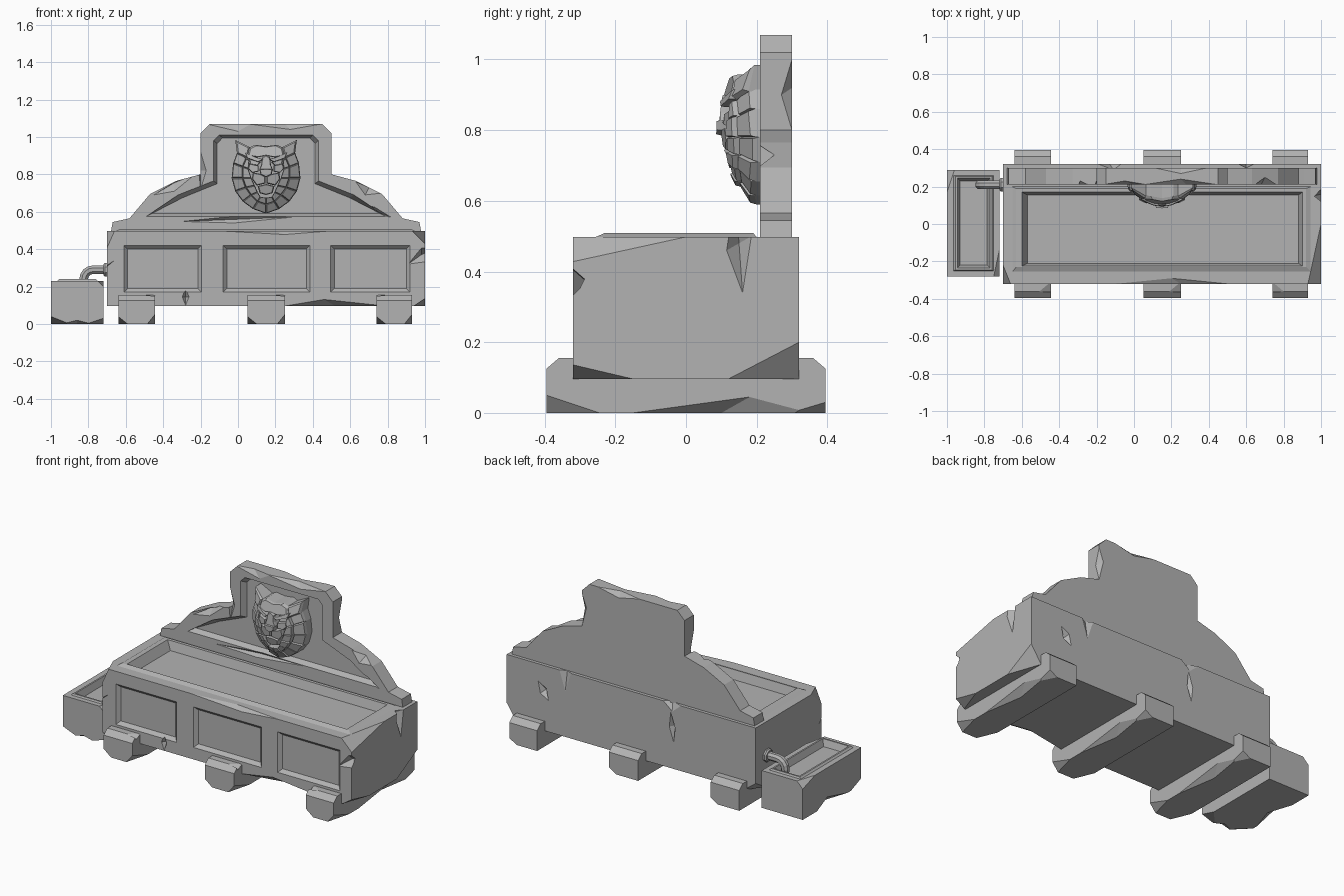
import bpy, bmesh, math
from mathutils import Vector as V

cube = bpy.data.objects.get("Cube")
if cube:
    bpy.data.objects.remove(cube, do_unlink=True)

stone = bpy.data.materials.new("grey_stone")
stone.use_nodes = True
GREY = (0.45, 0.45, 0.45, 1)
stone.diffuse_color = GREY
stone.node_tree.nodes["Principled BSDF"].inputs["Base Color"].default_value = GREY


def finish(name, bm):
    bmesh.ops.recalc_face_normals(bm, faces=bm.faces)
    mesh = bpy.data.meshes.new(name)
    bm.to_mesh(mesh)
    bm.free()
    mesh.materials.append(stone)
    obj = bpy.data.objects.new(name, mesh)
    bpy.context.collection.objects.link(obj)
    return obj


def loft(bm, loops):
    """Closed solid through loops of equal length, capped at both ends."""
    rings = [[bm.verts.new(p) for p in loop] for loop in loops]
    for a, b in zip(rings, rings[1:]):
        for i in range(len(a)):
            j = (i + 1) % len(a)
            bm.faces.new((a[i], a[j], b[j], b[i]))
    bm.faces.new(rings[0])
    bm.faces.new(rings[-1])


def solid(name, loops):
    bm = bmesh.new()
    loft(bm, loops)
    return finish(name, bm)


def rect(x0, x1, y0, y1, z):
    return [(x0, y0, z), (x1, y0, z), (x1, y1, z), (x0, y1, z)]


def upright(points, y):
    return [(x, y, z) for x, z in points]


def hull(points):
    bm = bmesh.new()
    for p in points:
        bm.verts.new(p)
    bmesh.ops.convex_hull(bm, input=bm.verts)
    return finish("cutter", bm)


def carve(obj, cutter):
    cutter.hide_render = True
    mod = obj.modifiers.new("carve", "BOOLEAN")
    mod.operation, mod.solver, mod.object = "DIFFERENCE", "EXACT", cutter
    bpy.context.view_layer.update()
    deps = bpy.context.evaluated_depsgraph_get()
    mesh = bpy.data.meshes.new_from_object(obj.evaluated_get(deps))
    obj.modifiers.clear()
    obj.data = mesh
    bpy.data.objects.remove(cutter, do_unlink=True)


def chip(obj, mid, along, a, b):
    """Break a shard off an edge or corner."""
    m, d, a, b = V(mid), V(along), V(a), V(b)
    carve(obj, hull([m + d, m - d, m + a, m + b, m - (a + b) * 0.5]))


def corner(obj, at, size):
    """Break off a corner; size holds the signed reach along each axis."""
    m, s = V(at), V(size)
    reach = [m + V([s[i] if i == k else 0 for i in range(3)]) for k in range(3)]
    carve(obj, hull(reach + [m - s * 0.4]))


def crack(obj, mid, along, side, depth):
    m, d, s, e = V(mid), V(along), V(side), V(depth)
    carve(obj, hull([m + d, m - d, m + s, m - s, m + e, m - e]))


# Main trough with raised rim and basin
trough = solid("trough", [
    rect(-.70, 1, -.32, .32, .096), rect(-.70, 1, -.32, .32, .498),
    rect(-.65, .945, -.255, .20, .498), rect(-.63, .92, -.23, .19, .509),
    rect(-.60, .90, -.225, .17, .509), rect(-.57, .88, -.21, .155, .455)])

# Sunken front panels
for x0, x1 in ((-.61, -.195), (-.08, .385), (.495, .92)):
    loops = []
    for y, g in ((-.34, -.02), (-.30, .02)):
        loops.append(upright([(x0 + g, .17 + g), (x1 - g, .17 + g),
                              (x1 - g, .42 - g), (x0 + g, .42 - g)], y))
    carve(trough, solid("panel_cutter", loops))

# Worn corners, edges and cracks of the trough
corner(trough, (1, -.32, .498), (-.07, .32, -.07))
corner(trough, (1, -.32, .096), (-.06, .17, .04))
corner(trough, (1, .32, .096), (-.07, -.2, .104))
corner(trough, (-.70, -.32, .498), (.04, .1, -.09))
corner(trough, (-.70, .32, .096), (.08, -.1, .06))
chip(trough, (.52, -.32, .096), (.27, 0, 0), (-.06, 0, .035), (0, .05, 0))
chip(trough, (.2, -.32, .498), (.3, 0, 0), (.05, 0, -.02), (0, .03, 0))
chip(trough, (.6, .32, .498), (.04, 0, 0), (0, 0, -.12), (0, -.02, 0))
chip(trough, (-.13, .32, .498), (.06, 0, 0), (0, 0, -.05), (.02, -.03, 0))
crack(trough, (1, .15, .48), (0, -.01, .14), (0, .035, .02), (-.04, 0, 0))
crack(trough, (1, -.32, .37), (.09, 0, .05), (.02, 0, -.035), (-.02, .04, 0))
crack(trough, (-.28, -.32, .145), (0, 0, .045), (.018, 0, 0), (0, .03, 0))
crack(trough, (-.7, -.32, .31), (.04, 0, .03), (0, .03, -.03), (.02, .02, 0))
crack(trough, (.75, .32, .34), (.035, 0, .05), (.02, 0, -.02), (0, -.03, 0))
crack(trough, (-.13, .32, .35), (.01, 0, .09), (.02, 0, 0), (0, -.03, 0))

# Arched backboard, given as its half outline around the centre line
CX = .15


def symmetric(half):
    return [(CX + x, z) for x, z in half] + [(CX - x, z) for x, z in reversed(half) if x > 0]


outline = [(.83, .49), (.82, .545), (.76, .558), (.73, .565), (.62, .695),
           (.48, .765), (.35, .80), (.35, 1.02), (.30, 1.07)]
recess = [(.64, .575), (.47, .69), (.28, .765), (.28, .98), (.25, 1.01)]
board = solid("backboard", [upright(symmetric(outline), y) for y in (.21, .30)])
shrunk = [(x * .97 - .01, z + (.015 if i == 0 else -.015)) for i, (x, z) in enumerate(recess)]
carve(board, solid("recess_cutter", [upright(symmetric(recess), .19),
                                     upright(symmetric(recess), .212),
                                     upright(symmetric(shrunk), .245)]))
chip(board, (.25, .21, 1.07), (.2, 0, 0), (.03, 0, -.03), (0, .03, 0))
chip(board, (-.05, .21, 1.07), (.12, 0, 0), (.05, 0, -.04), (0, .02, 0))
chip(board, (.5, .30, .90), (0, 0, .1), (-.03, 0, .02), (0, -.03, 0))
chip(board, (-.2, .21, .82), (0, 0, .1), (.03, 0, 0), (0, .03, 0))
chip(board, (.25, .30, 1.07), (.14, 0, 0), (0, 0, -.03), (0, -.03, 0))
chip(board, (-.34, .21, .745), (.11, 0, .055), (0, 0, -.035), (0, .04, .01))
chip(board, (.70, .21, .73), (.07, 0, -.03), (-.02, 0, -.04), (0, .04, 0))
crack(board, (.72, .21, .61), (.1, 0, -.04), (.01, 0, .015), (0, .03, 0))
crack(board, (-.36, .21, .62), (.1, 0, .04), (-.01, 0, .015), (0, .03, 0))
crack(board, (0, .21, .56), (.3, 0, .012), (.02, 0, .02), (0, .02, 0))

# Three bearer feet running under the trough
for n, (x0, x1) in enumerate(((-.64, -.445), (.05, .25), (.74, .93))):
    side = [(-.395, 0), (.395, 0), (.395, .125), (.36, .155), (-.36, .155), (-.395, .125)]
    foot = solid("foot_%d" % (n + 1), [[(x, y, z) for y, z in side] for x in (x0, x1)])
    corner(foot, (x0, -.395, 0), (.05, .12, .04))
    corner(foot, (x1, -.395, 0), (-.04, .15, .05))
    corner(foot, (x1, .395, 0), (-.05, -.1, .03))
    chip(foot, (x1, .1, 0), (0, .25, 0), (0, .08, .045), (-.04, 0, 0))
    corner(foot, (x0 if n == 2 else x1, -.36, .155), (.06 if n == 2 else -.06, .05, -.02))

# Small side basin
basin = solid("side_basin", [
    rect(-1, -.72, -.28, .29, 0), rect(-1, -.72, -.28, .29, .23),
    rect(-.965, -.75, -.25, .26, .23), rect(-.955, -.76, -.245, .255, .24),
    rect(-.945, -.77, -.235, .245, .24), rect(-.93, -.785, -.22, .23, .20)])
corner(basin, (-1, -.28, 0), (.1, .1, .04))
corner(basin, (-.72, -.28, 0), (-.09, .1, .03))
corner(basin, (-1, .29, .23), (.04, -.12, -.04))
corner(basin, (-.72, -.28, .23), (-.03, .14, -.03))
chip(basin, (-.86, -.28, 0), (.08, 0, 0), (0, 0, .02), (0, .04, 0))
chip(basin, (-1, 0, 0), (0, .15, 0), (0, .05, .05), (.05, 0, 0))


# Bent spout feeding the side basin, with a wall flange
def ring(x, z, tilt, r):
    loop = []
    for i in range(8):
        t = math.tau * (i + .5) / 8
        u = r * math.cos(t)
        loop.append((x - u * math.sin(tilt), .21 + r * math.sin(t), z + u * math.cos(tilt)))
    return loop


bend = [ring(-.775 - .05 * math.sin(a), .24 + .05 * math.cos(a), a, .025)
        for a in [math.pi / 8 * k for k in range(5)]]
solid("spout", [ring(-.68, .29, 0, .025)] + bend + [ring(-.825, .222, math.pi / 2, .025),
                                                   ring(-.825, .222, math.pi / 2, .017),
                                                   ring(-.825, .245, math.pi / 2, .017)])
solid("spout_flange", [ring(-.69, .29, 0, .04), ring(-.71, .29, 0, .04), ring(-.718, .29, 0, .033)])

# Carved animal head made of faceted plates on a rounded front
head = bmesh.new()


def dome(x, z):
    return min(.195, .11 + .08 * ((x / .185) ** 2 + ((z - .82) / .23) ** 2))


def plate(pts, lift=0.0, shrink=.86):
    """Bevelled plate; outlines starting on the centre line become symmetric."""
    if pts[0][0] == 0:
        shapes = [pts + [(-x, z) for x, z in reversed(pts) if x > 0]]
    else:
        shapes = [pts, [(-x, z) for x, z in pts]]
    for s in shapes:
        mx = sum(p[0] for p in s) / len(s)
        mz = sum(p[1] for p in s) / len(s)
        front = [(mx + (x - mx) * shrink, mz + (z - mz) * shrink) for x, z in s]
        loft(head, [[(CX + x, .25, z) for x, z in s],
                    [(CX + x, dome(x, z) - lift + .014, z) for x, z in s],
                    [(CX + x, dome(x, z) - lift, z) for x, z in front]])


outer = [(.15, .93), (.176, .86), (.184, .78), (.165, .71), (.125, .655), (.07, .615), (0, .59)]
middle = [(.105, .885), (.125, .84), (.125, .78), (.108, .73), (.08, .69), (.045, .655), (0, .64)]
inner = [(.09, .875), (.095, .83), (.078, .78), (.06, .74), (.045, .705), (.03, .68), (0, .675)]
for rows, lift in (((outer, middle), 0), ((middle, inner), .012)):
    a, b = rows
    for i in range(6):
        plate([a[i], a[i + 1], b[i + 1], b[i]], lift + .005 * (i % 2))

plate([(0, .94)] + middle[:-1] + [(0, .645)], -.025, .95)                             # backing
plate([(.085, .945), (.165, .985), (.155, .91), (.10, .885)], .015, .75)              # ears
plate([(0, .95), (.06, .958), (.095, .94), (.105, .90), (.05, .89), (0, .90)], .012)  # forehead
plate([(.012, .88), (.05, .89), (.115, .918), (.105, .888), (.04, .865)], .02)        # brows
plate([(.03, .865), (.09, .882), (.085, .855), (.045, .848)], -.012)                  # eyes
plate([(0, .905), (.022, .89), (.026, .85), (.038, .82), (0, .815)], .016)            # nose bridge
plate([(0, .828), (.036, .828), (.03, .80), (0, .785)], .026)                         # nose tip
plate([(.002, .787), (.03, .802), (.07, .81), (.076, .775), (.05, .74), (.002, .752)], .012)  # muzzle
plate([(.04, .847), (.09, .858), (.096, .83), (.075, .808), (.04, .815)], .008)       # cheeks
plate([(0, .748), (.045, .737), (.035, .70), (0, .69)], .012)                         # chin
finish("carved_head", head)
